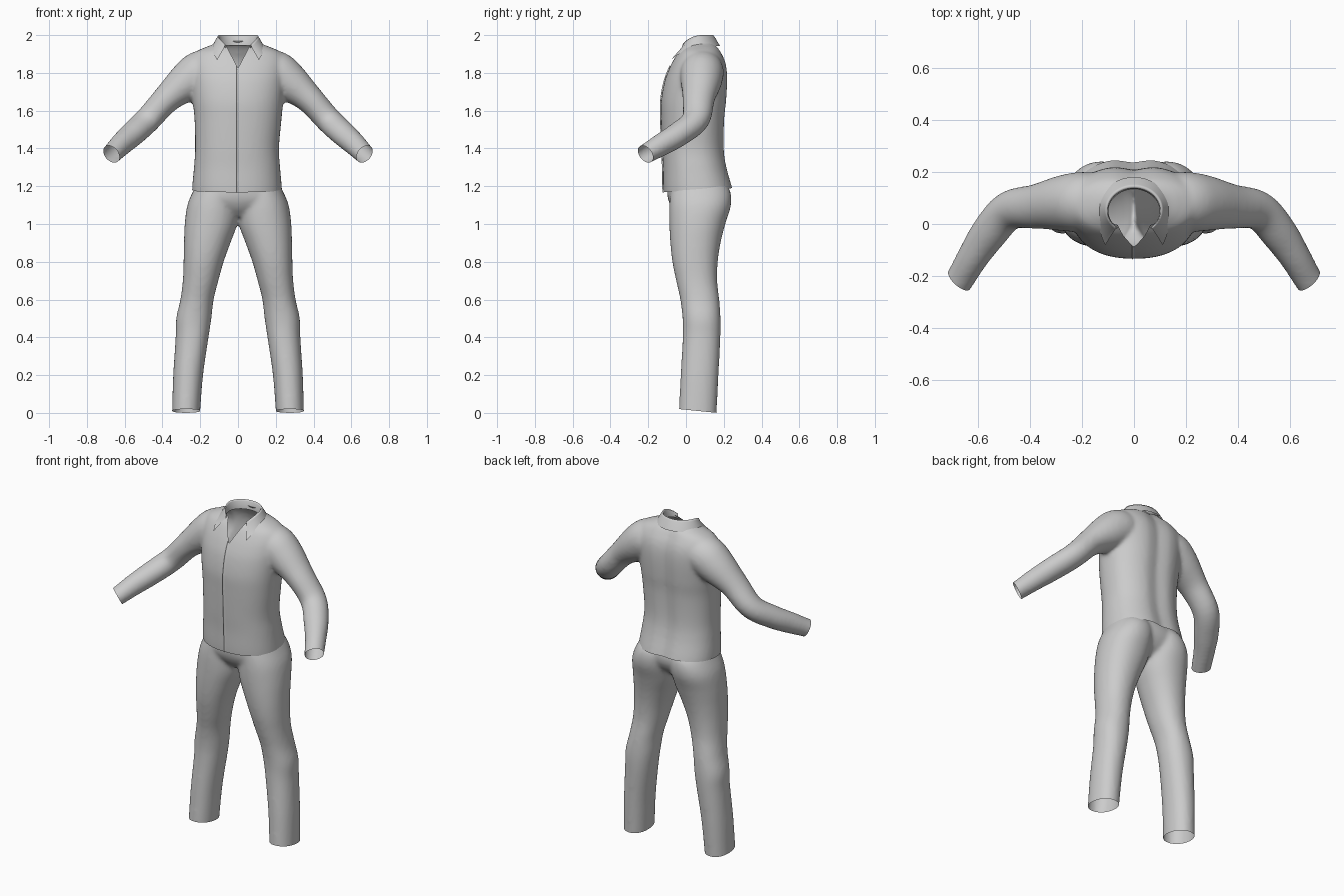
import bpy, bmesh, math
from mathutils import Vector

if "Cube" in bpy.data.objects:
    bpy.data.objects.remove(bpy.data.objects["Cube"], do_unlink=True)

GREY = (0.6, 0.6, 0.6, 1)
cloth = bpy.data.materials.new("grey cloth")
cloth.use_nodes = True
cloth.diffuse_color = GREY
cloth.node_tree.nodes["Principled BSDF"].inputs["Base Color"].default_value = GREY


def spline(rows, steps=5):
    """Catmull-Rom interpolation through rows of numbers."""
    out = []
    for i in range(len(rows) - 1):
        quad = [rows[max(i - 1, 0)], rows[i], rows[i + 1], rows[min(i + 2, len(rows) - 1)]]
        for k in range(steps):
            t = k / steps
            out.append([b + 0.5 * t * (c - a + t * (2 * a - 5 * b + 4 * c - d + t * (3 * (b - c) + d - a)))
                        for a, b, c, d in zip(*quad)])
    return out + [list(rows[-1])]


def power(v, n):
    return math.copysign(abs(v) ** (2 / n), v)


def loft(bm, rings):
    """Closed tube through rings of points."""
    loops = [[bm.verts.new(p) for p in ring] for ring in rings]
    n = len(loops[0])
    for a, b in zip(loops, loops[1:]):
        for i in range(n):
            j = (i + 1) % n
            bm.faces.new((a[i], a[j], b[j], b[i]))
    bm.faces.new(loops[0][::-1])
    bm.faces.new(loops[-1])


def level_rings(rows, n=2.0, groove=0.0, side=1):
    """Horizontal sections given as z, centre x, half width, front y, back y."""
    rings = []
    for z, cx, rx, front, back in spline(rows):
        ring = []
        for i in range(48):
            a = math.tau * i / 48
            x = rx * power(math.cos(a), n)
            y = (front + back) / 2 + (back - front) / 2 * power(math.sin(a), n)
            if math.sin(a) > 0:
                y -= groove * math.exp(-(x / 0.05) ** 2)
            ring.append((side * (cx + x), y, z))
        rings.append(ring)
    return rings


def tube_rings(rows, side):
    """Sections along a path given as x, y, z, horizontal radius, vertical radius."""
    pts = spline(rows)
    rings = []
    for i, p in enumerate(pts):
        t = (Vector(pts[min(i + 1, len(pts) - 1)][:3]) - Vector(pts[max(i - 1, 0)][:3])).normalized()
        u = t.cross(Vector((0, 0, 1))).normalized()
        v = u.cross(t)
        ring = []
        for k in range(32):
            a = math.tau * k / 32
            q = Vector(p[:3]) + u * p[3] * math.cos(a) + v * p[4] * math.sin(a)
            ring.append((side * q.x, q.y, q.z))
        rings.append(ring)
    return rings


def make_object(name, bm):
    bmesh.ops.recalc_face_normals(bm, faces=bm.faces)
    for f in bm.faces:
        f.smooth = True
    mesh = bpy.data.meshes.new(name)
    bm.to_mesh(mesh)
    bm.free()
    mesh.materials.append(cloth)
    obj = bpy.data.objects.new(name, mesh)
    bpy.context.collection.objects.link(obj)
    return obj


def fuse(obj):
    """Merge the overlapping volumes into one soft skin, returned as a bmesh."""
    remesh = obj.modifiers.new("Fuse", "REMESH")
    remesh.mode = "VOXEL"
    remesh.voxel_size = 0.011
    smooth = obj.modifiers.new("Soften", "SMOOTH")
    smooth.factor = 0.5
    smooth.iterations = 8
    bpy.context.view_layer.update()
    mesh = bpy.data.meshes.new_from_object(obj.evaluated_get(bpy.context.evaluated_depsgraph_get()))
    obj.modifiers.clear()
    bm = bmesh.new()
    bm.from_mesh(mesh)
    bpy.data.meshes.remove(mesh)
    return bm


def cut(bm, point, normal, clear=True, faces=None):
    faces = list(bm.faces) if faces is None else faces
    edges = {e for f in faces for e in f.edges}
    verts = {v for f in faces for v in f.verts}
    return bmesh.ops.bisect_plane(bm, geom=faces + list(edges) + list(verts), plane_co=point,
                                  plane_no=Vector(normal).normalized(), clear_outer=clear)["geom_cut"]


def finish(obj, bm):
    for f in bm.faces:
        f.smooth = True
    bm.to_mesh(obj.data)
    bm.free()
    if not obj.data.materials:
        obj.data.materials.append(cloth)


# Shirt: torso and two sleeves
TORSO = [(1.08, 0, 0.235, -0.11, 0.27), (1.18, -0.005, 0.238, -0.12, 0.255),
         (1.3, -0.005, 0.228, -0.122, 0.222), (1.4, -0.005, 0.222, -0.127, 0.208),
         (1.55, 0, 0.23, -0.132, 0.21), (1.65, 0, 0.24, -0.132, 0.22),
         (1.75, 0, 0.25, -0.115, 0.225), (1.82, 0, 0.255, -0.09, 0.222),
         (1.87, 0, 0.25, -0.065, 0.21), (1.91, 0, 0.225, -0.04, 0.19),
         (1.935, 0, 0.175, -0.015, 0.175), (1.955, 0, 0.125, 0, 0.155),
         (1.98, 0, 0.1, 0, 0.14), (2.03, 0, 0.1, 0, 0.14)]
SLEEVE = [(0.1, 0.09, 1.82, 0.1, 0.09), (0.19, 0.085, 1.805, 0.115, 0.115),
          (0.27, 0.08, 1.752, 0.108, 0.105), (0.375, 0.067, 1.665, 0.086, 0.076),
          (0.48, 0.05, 1.55, 0.075, 0.068), (0.56, -0.04, 1.475, 0.07, 0.065),
          (0.62, -0.13, 1.42, 0.06, 0.06), (0.67, -0.215, 1.37, 0.055, 0.052),
          (0.73, -0.3, 1.32, 0.053, 0.05)]
bm = bmesh.new()
loft(bm, level_rings(TORSO, n=2.3, groove=0.018))
for side in (1, -1):
    loft(bm, tube_rings(SLEEVE, side))
shirt = make_object("shirt", bm)
bm = fuse(shirt)

# Open the hem, neck and cuffs
cut(bm, (0, 0, 1.175), (0, 0.06, -1))
cut(bm, (0, 0.14, 1.97), (0, -0.19, 1))
for side in (1, -1):
    cut(bm, (side * 0.67, -0.215, 1.37), (side * 0.6, -0.65, -0.45))

# Open V at the throat
for side in (1, -1):
    near = [f for f in bm.faces if f.calc_center_median().y < 0.06
            and f.calc_center_median().z > 1.78 and abs(f.calc_center_median().x) < 0.15]
    cut(bm, (0, 0, 1.825), (side * 1.9, 0, -1), False, near)
throat = [f for f in bm.faces if f.calc_center_median().y < 0.05
          and f.calc_center_median().z > 1.825 + 1.9 * abs(f.calc_center_median().x)]
bmesh.ops.delete(bm, geom=throat, context="FACES")

# Front closing: one edge laps over the other
LAP = -0.008
near = [f for f in bm.faces if f.calc_center_median().y < 0 and abs(f.calc_center_median().x) < 0.06]
seam = [e for e in cut(bm, (LAP, 0, 0), (1, 0, 0), False, near) if isinstance(e, bmesh.types.BMEdge)]
bmesh.ops.split_edges(bm, edges=seam)
for v in bm.verts:
    if abs(v.co.x - LAP) < 1e-4 and v.co.y < 0 and v.link_faces:
        if v.link_faces[0].calc_center_median().x > LAP:
            v.co.y -= 0.006
finish(shirt, bm)

# Collar: inner stand, fold and pointed outer leaf
bm = bmesh.new()
strips = []
for i in range(57):
    t = math.radians(-140 + 5 * i)
    s, c = math.sin(t), math.cos(t)
    f = max(0, (abs(math.degrees(t)) - 70) / 70)
    f = f * f
    out = math.copysign(f, s)
    strips.append([bm.verts.new(p) for p in (
        (0.098 * s, 0.05 + 0.083 * c, 1.945 - 0.02 * f),
        (0.101 * s, 0.05 + 0.087 * c, 1.992 - 0.045 * f),
        (0.106 * s, 0.052 + 0.092 * c, 2.0 - 0.05 * f),
        (0.112 * s, 0.054 + 0.098 * c, 1.99 - 0.055 * f),
        (0.138 * s + 0.022 * out, 0.055 + 0.125 * c - 0.04 * f, 1.943 - 0.075 * f))])
for a, b in zip(strips, strips[1:]):
    for k in range(4):
        bm.faces.new((a[k], b[k], b[k + 1], a[k + 1]))
make_object("collar", bm)

# Trousers: hips and two legs
LEG = [(-0.06, 0.278, 0.072, -0.04, 0.16), (0.0, 0.275, 0.074, -0.038, 0.162),
       (0.2, 0.264, 0.079, -0.028, 0.172), (0.4, 0.243, 0.087, -0.017, 0.182),
       (0.5, 0.234, 0.093, -0.018, 0.183), (0.6, 0.217, 0.088, -0.03, 0.176),
       (0.7, 0.198, 0.094, -0.052, 0.165), (0.8, 0.182, 0.106, -0.072, 0.168),
       (0.9, 0.163, 0.123, -0.083, 0.183), (1.0, 0.143, 0.139, -0.088, 0.208),
       (1.1, 0.13, 0.138, -0.088, 0.238), (1.18, 0.115, 0.12, -0.08, 0.232),
       (1.25, 0.1, 0.1, -0.06, 0.18)]
HIPS = [(1.04, 0, 0.1, -0.03, 0.14), (1.08, 0, 0.2, -0.07, 0.19),
        (1.13, 0, 0.25, -0.095, 0.22), (1.18, 0, 0.228, -0.1, 0.225),
        (1.24, 0, 0.215, -0.1, 0.205), (1.32, 0, 0.205, -0.1, 0.19)]
bm = bmesh.new()
loft(bm, level_rings(HIPS, n=2.2))
for side in (1, -1):
    loft(bm, level_rings(LEG, n=2.15, side=side))
trousers = make_object("trousers", bm)
bm = fuse(trousers)

# Open the waist and ankles
cut(bm, (0, 0, 1.27), (0, 0, 1))
cut(bm, (0, 0.165, 0), (0, -0.1, -1))
finish(trousers, bm)
